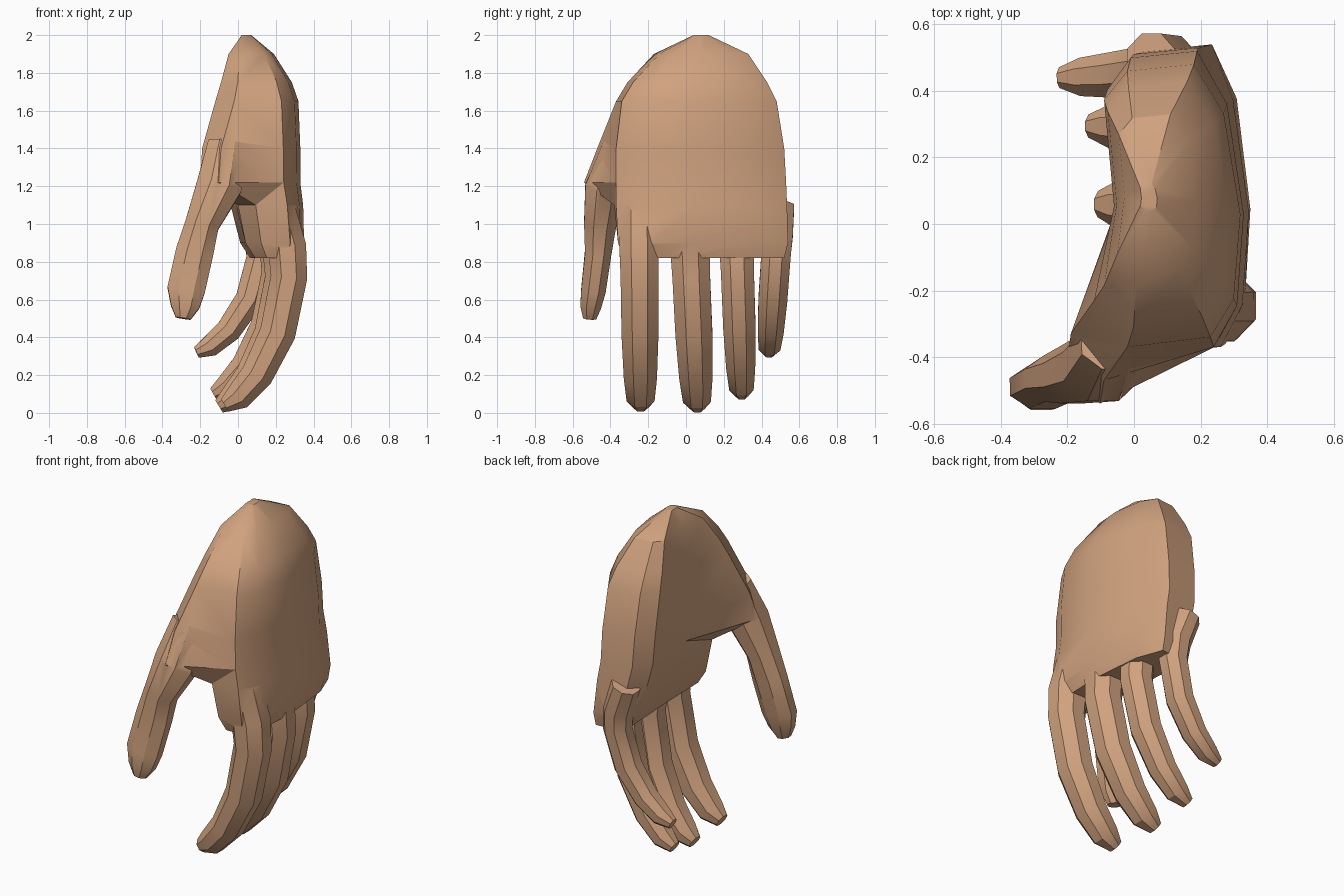
import bpy, bmesh, math
from mathutils import Vector

default_cube = bpy.data.objects.get("Cube")
if default_cube:
    bpy.data.objects.remove(default_cube)

# Single skin colour
skin = bpy.data.materials.new("warm_skin")
skin.use_nodes = True
tone = (0.63, 0.36, 0.21, 1)
skin.diffuse_color = tone
skin.node_tree.nodes["Principled BSDF"].inputs["Base Color"].default_value = tone


def loft(name, rings):
    """Bridge a series of equal closed rings and cap both ends."""
    bm = bmesh.new()
    loops = [[bm.verts.new(point) for point in ring] for ring in rings]
    count = len(loops[0])
    for low, high in zip(loops, loops[1:]):
        for i in range(count):
            j = (i + 1) % count
            bm.faces.new((low[i], low[j], high[j], high[i]))
    bm.faces.new(loops[0])
    bm.faces.new(loops[-1])
    bmesh.ops.triangulate(bm, faces=bm.faces[:])
    bmesh.ops.recalc_face_normals(bm, faces=bm.faces[:])
    mesh = bpy.data.meshes.new(name)
    bm.to_mesh(mesh)
    bm.free()
    mesh.materials.append(skin)
    obj = bpy.data.objects.new(name, mesh)
    bpy.context.collection.objects.link(obj)
    return obj


def palm_ring(z, back, palm, edge, far, mound_x, mound_y):
    """Cross-section of the palm with the thumb mound on the -y side."""
    s = (back - palm) / 0.4

    def across(fraction):
        return edge + (far - edge) * fraction

    outline = [
        (back - 0.09 * s, edge), (back - 0.02 * s, across(0.14)),
        (back, across(0.45)), (back - 0.05 * s, across(0.82)),
        (back - 0.14 * s, far), (palm + 0.06 * s, far - 0.02 * s),
        (palm - 0.01 * s, across(0.87)), (palm + 0.02 * s, across(0.48)),
        (mound_x, mound_y + 0.14 * s), (mound_x + 0.1 * s, mound_y),
    ]
    return [Vector((x, y, z)) for x, y in outline]


def digit(name, stations, sides=8):
    """Bent tube through (x, y, z, width, thickness) stations."""
    centres = [Vector(station[:3]) for station in stations]
    last = len(centres) - 1
    rings = []
    for i, (centre, station) in enumerate(zip(centres, stations)):
        along = (centres[min(i + 1, last)] - centres[max(i - 1, 0)]).normalized()
        depth = along.cross(Vector((0, 1, 0))).normalized()
        side = depth.cross(along)
        ring = []
        for k in range(sides):
            angle = math.tau * (k + 0.5) / sides
            ring.append(centre + side * (math.cos(angle) * station[3] * 0.54)
                        + depth * (math.sin(angle) * station[4] * 0.54))
        rings.append(ring)
    return loft(name, rings)


# Shared finger curl: share of the length, forward position, relative girth
CURL = [(0, .2, 1), (.21, .26, 1.05), (.36, .27, 1), (.64, .21, .98),
        (.85, .1, .88), (.96, 0, .74), (1, -.07, .4)]


def finger(name, root_y, tip_y, tip_z, shift, girth):
    """Finger following the shared curl from the palm down to its tip."""
    root_z = 1.1
    stations = []
    for share, x, size in CURL:
        y = root_y + (tip_y - root_y) * share
        z = root_z + (tip_z - root_z) * share
        stations.append((x + shift, y, z, girth * size, girth * size * 0.97))
    return digit(name, stations)


# Palm, from wrist to finger roots
palm_rows = [
    (2, .07, .02, .04, .12, .02, .04),
    (1.9, .19, -.04, -.14, .33, -.05, -.17),
    (1.75, .285, -.07, -.28, .43, -.09, -.31),
    (1.65, .32, -.08, -.34, .48, -.12, -.37),
    (1.4, .33, -.07, -.37, .52, -.19, -.47),
    (1.22, .33, -.06, -.37, .53, -.2, -.54),
    (1.1, .345, -.03, -.37, .535, 0, -.38),
    (.9, .35, .02, -.36, .54, .04, -.36),
    (.82, .32, .07, -.33, .52, .09, -.33),
]
hand = loft("hand", [palm_ring(*row) for row in palm_rows])

# Fingers and thumb
digits = [
    finger("index_finger", -.25, -.24, .04, 0, .2),
    finger("middle_finger", .01, .06, .035, -.03, .2),
    finger("ring_finger", .26, .295, .1, -.06, .175),
    finger("little_finger", .495, .44, .32, -.15, .156),
    digit("thumb", [
        (-.06, -.36, 1.42, .16, .2), (-.1, -.43, 1.2, .21, .24),
        (-.19, -.455, 1, .17, .18), (-.23, -.465, .85, .14, .2),
        (-.275, -.49, .65, .13, .2), (-.28, -.505, .56, .11, .15),
        (-.29, -.51, .5, .07, .08)]),
]

# Weld every digit into the palm
bpy.context.view_layer.objects.active = hand
for part in digits:
    union = hand.modifiers.new("weld", "BOOLEAN")
    union.operation = "UNION"
    union.solver = "EXACT"
    union.object = part
    bpy.ops.object.modifier_apply(modifier=union.name)
    bpy.data.objects.remove(part)

# Soft shading with crisp creases
bpy.ops.object.select_all(action="DESELECT")
hand.select_set(True)
bpy.ops.object.shade_smooth_by_angle(angle=math.radians(30))
